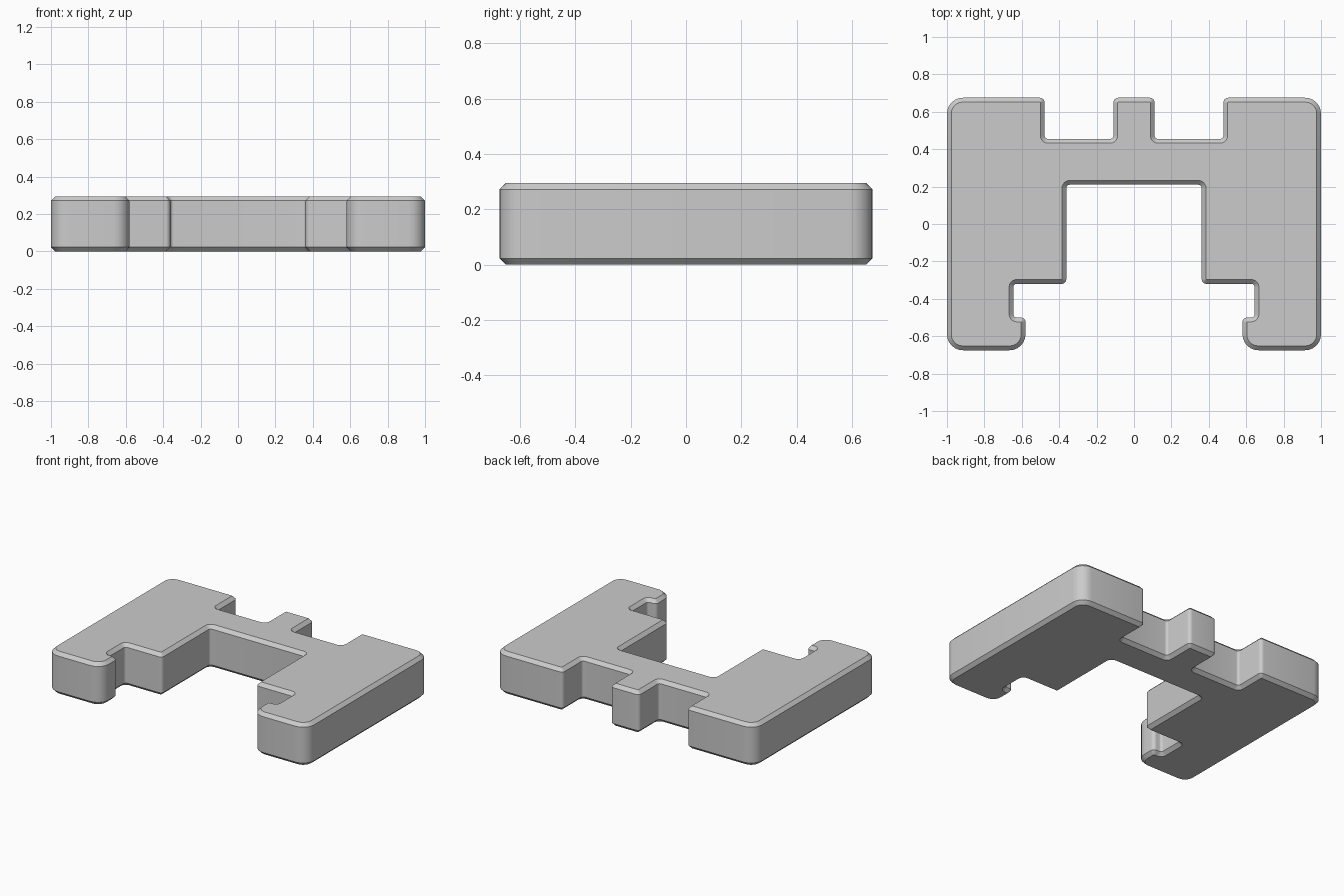
import bpy
import bmesh
from math import sin, cos, pi
from mathutils import Vector

cube = bpy.data.objects.get("Cube")
if cube:
    bpy.data.objects.remove(cube)

HEIGHT = 0.295
CHAMFER = 0.023
STEPS = 6
BIG, SMALL, INNER = 0.085, 0.025, 0.018

# Right half of the outline, clockwise from the back tab: x, y, corner radius
half = [
    (0.11, 0.675, SMALL), (0.11, 0.455, INNER),
    (0.478, 0.455, INNER), (0.478, 0.675, SMALL),
    (1.0, 0.675, BIG), (1.0, -0.675, BIG),
    (0.58, -0.675, BIG), (0.58, -0.5, SMALL),
    (0.645, -0.5, INNER), (0.645, -0.32, INNER),
    (0.362, -0.32, SMALL), (0.362, 0.21, INNER),
]
corners = half + [(-x, y, r) for x, y, r in reversed(half)]


def rounded_outline(corners):
    """Points of the rounded outline, each with its outward normal."""
    result = []
    count = len(corners)
    for i, (x, y, r) in enumerate(corners):
        p = Vector((x, y))
        before = (p - Vector(corners[i - 1][:2])).normalized()
        after = (Vector(corners[(i + 1) % count][:2]) - p).normalized()
        n0 = Vector((-before.y, before.x))
        n1 = Vector((-after.y, after.x))
        side = 1 if before.x * after.y - before.y * after.x < 0 else -1
        centre = p - side * r * (n0 + n1)
        for k in range(STEPS + 1):
            a = k / STEPS * pi / 2
            n = n0 * cos(a) + n1 * sin(a)
            result.append((centre + side * r * n, n))
    return result


# Bracket plate: stacked outlines with chamfered top and bottom rims
outline = rounded_outline(corners)
levels = [(0, CHAMFER), (CHAMFER, 0), (HEIGHT - CHAMFER, 0), (HEIGHT, CHAMFER)]
bm = bmesh.new()
rings = [[bm.verts.new((*(p - n * inset), z)) for p, n in outline]
         for z, inset in levels]
for low, high in zip(rings, rings[1:]):
    for i in range(len(low)):
        bm.faces.new((low[i - 1], low[i], high[i], high[i - 1]))
bm.faces.new(rings[0])
bm.faces.new(rings[-1])
bmesh.ops.recalc_face_normals(bm, faces=bm.faces)

mesh = bpy.data.meshes.new("bracket_plate")
bm.to_mesh(mesh)
bm.free()
plate = bpy.data.objects.new("bracket_plate", mesh)
bpy.context.collection.objects.link(plate)

# Plain grey finish
grey = bpy.data.materials.new("plain_grey")
grey.use_nodes = True
colour = (0.6, 0.6, 0.6, 1)
grey.diffuse_color = colour
grey.node_tree.nodes["Principled BSDF"].inputs["Base Color"].default_value = colour
mesh.materials.append(grey)

bpy.ops.object.select_all(action="DESELECT")
plate.select_set(True)
bpy.context.view_layer.objects.active = plate
bpy.ops.object.shade_smooth_by_angle(angle=pi / 6)
